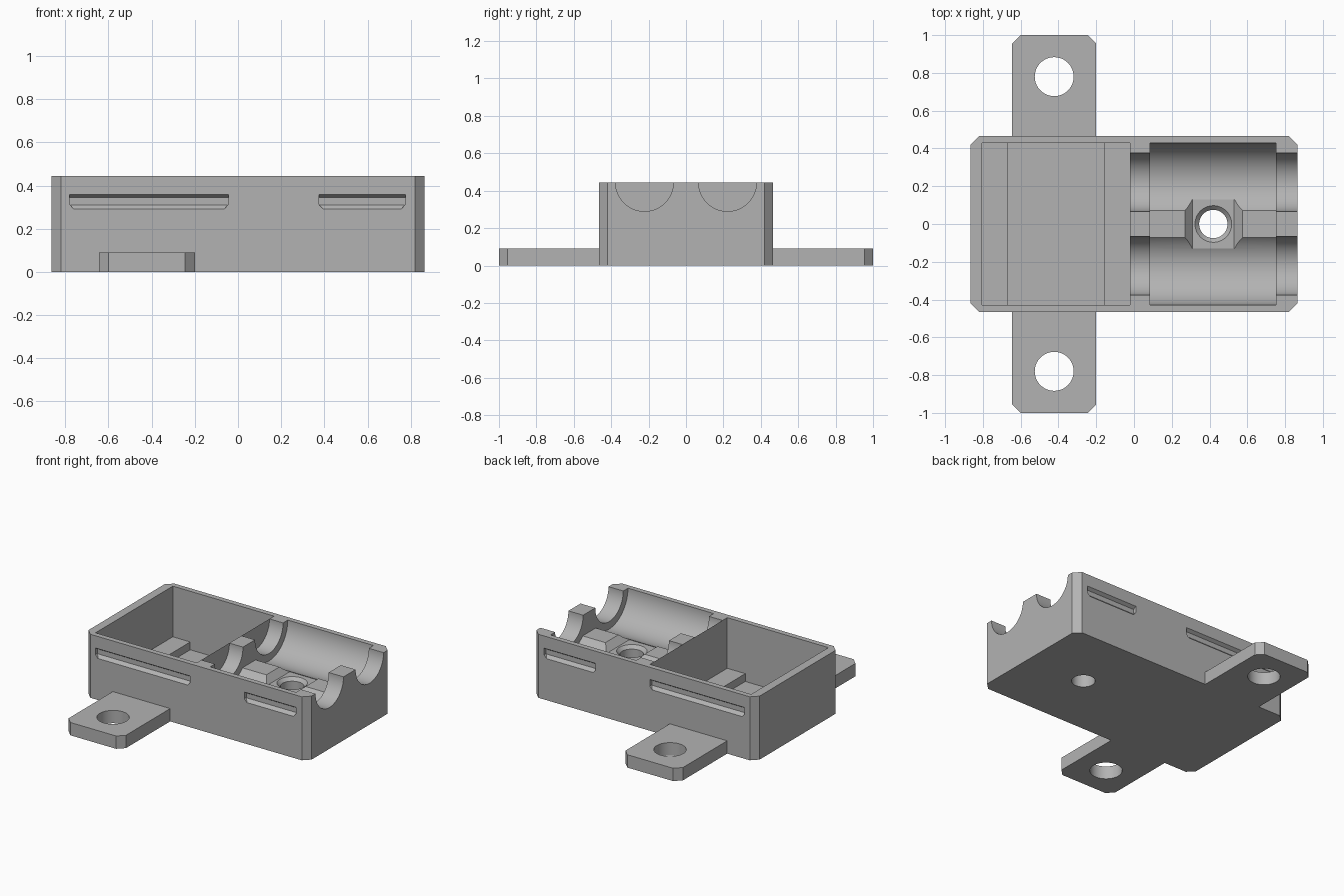
import bpy, bmesh, math
from mathutils import Matrix, Vector

if "Cube" in bpy.data.objects:
    bpy.data.objects.remove(bpy.data.objects["Cube"])

grey = bpy.data.materials.new("light_grey")
grey.use_nodes = True
grey.diffuse_color = (0.45, 0.45, 0.45, 1)
grey.node_tree.nodes["Principled BSDF"].inputs["Base Color"].default_value = (0.45, 0.45, 0.45, 1)


def finish(name, bm):
    bmesh.ops.recalc_face_normals(bm, faces=bm.faces)
    mesh = bpy.data.meshes.new(name)
    bm.to_mesh(mesh)
    bm.free()
    mesh.materials.append(grey)
    ob = bpy.data.objects.new(name, mesh)
    bpy.context.collection.objects.link(ob)
    return ob


def loft(name, lower, upper):
    """Solid between two matching rings of points."""
    bm = bmesh.new()
    a = [bm.verts.new(p) for p in lower]
    b = [bm.verts.new(p) for p in upper]
    bm.faces.new(a)
    bm.faces.new(b)
    for i in range(len(a)):
        j = (i + 1) % len(a)
        bm.faces.new((a[i], a[j], b[j], b[i]))
    return finish(name, bm)


def box(name, x0, x1, y0, y1, z0, z1):
    ring = [(x0, y0), (x1, y0), (x1, y1), (x0, y1)]
    return loft(name, [(x, y, z0) for x, y in ring], [(x, y, z1) for x, y in ring])


def cylinder(name, centre, radius, length, along_x=False, top_radius=None):
    bm = bmesh.new()
    bmesh.ops.create_cone(bm, cap_ends=True, segments=96, radius1=radius,
                          radius2=top_radius or radius, depth=length)
    turn = Matrix.Rotation(math.pi / 2, 4, 'Y') if along_x else Matrix()
    bmesh.ops.transform(bm, verts=bm.verts, matrix=Matrix.Translation(Vector(centre)) @ turn)
    return finish(name, bm)


def cut(target, *cutters):
    for cutter in cutters:
        cutter.hide_render = True
        mod = target.modifiers.new("cut", 'BOOLEAN')
        mod.operation, mod.solver, mod.object = 'DIFFERENCE', 'EXACT', cutter
        bpy.context.view_layer.objects.active = target
        bpy.ops.object.modifier_apply(modifier=mod.name)
        bpy.data.objects.remove(cutter)


def smooth(ob):
    bpy.ops.object.select_all(action='DESELECT')
    ob.select_set(True)
    bpy.context.view_layer.objects.active = ob
    bpy.ops.object.shade_smooth_by_angle(angle=math.radians(25))


# Main housing: block with chamfered upright corners
W, D, H, C = 0.865, 0.465, 0.445, 0.045
outline = [(-W, C - D), (C - W, -D), (W - C, -D), (W, C - D),
           (W, D - C), (W - C, D), (C - W, D), (-W, D - C)]
housing = loft("housing", [(x, y, 0) for x, y in outline], [(x, y, H) for x, y in outline])

# Open compartment with a raised ledge at each end of its floor
INNER = 0.428
cut(housing,
    box("compartment", -0.805, -0.02, -INNER, INNER, 0.09, 0.6),
    box("sunk_floor", -0.67, -0.16, -INNER, INNER, 0.035, 0.2))

# Twin round cradles, with narrower necks through both end walls
for side in (-1, 1):
    y = side * 0.222
    cut(housing,
        cylinder("cradle", (0.418, y, H), 0.207, 0.665, True),
        cylinder("neck", (0.5, y, H), 0.155, 1.04, True))
cut(housing, box("ridge_trim", 0.0855, 0.7505, -0.1, 0.1, 0.302, 0.6))

# Sloped screw seat in the ridge and the screw hole through the base
seat = [(0.31, 0.257), (0.53, 0.257), (0.575, 0.303), (0.575, 0.5), (0.27, 0.5), (0.27, 0.303)]
cut(housing,
    loft("seat", [(x, -0.13, z) for x, z in seat], [(x, 0.13, z) for x, z in seat]),
    cylinder("screw_hole", (0.42, 0, 0.2), 0.075, 0.6),
    cylinder("screw_lip", (0.42, 0, 0.25), 0.075, 0.03, top_radius=0.105))

# Clip slots on the front and back walls
for side in (-1, 1):
    for x0, x1 in ((-0.78, -0.045), (0.375, 0.775)):
        def ring(y, low, high, taper):
            return [(x0, side * y, high), (x1, side * y, high), (x1, side * y, 0.313),
                    (x1 - taper, side * y, low), (x0 + taper, side * y, low), (x0, side * y, 0.313)]
        cut(housing, loft("slot", ring(D - 0.022, 0.311, 0.345, 0.002),
                          ring(D + 0.001, 0.29, 0.36, 0.02)))
smooth(housing)

# Mounting tabs with chamfered outer corners and a bolt hole
for name, side in (("front_tab", -1), ("back_tab", 1)):
    shape = [(-0.645, D), (-0.2, D), (-0.2, 1 - C), (-0.2 - C, 1), (C - 0.645, 1), (-0.645, 1 - C)]
    tab = loft(name, [(x, side * y, 0) for x, y in shape], [(x, side * y, 0.09) for x, y in shape])
    cut(tab, cylinder("bolt_hole", (-0.4225, side * 0.78, 0.05), 0.103, 0.4))
    smooth(tab)
